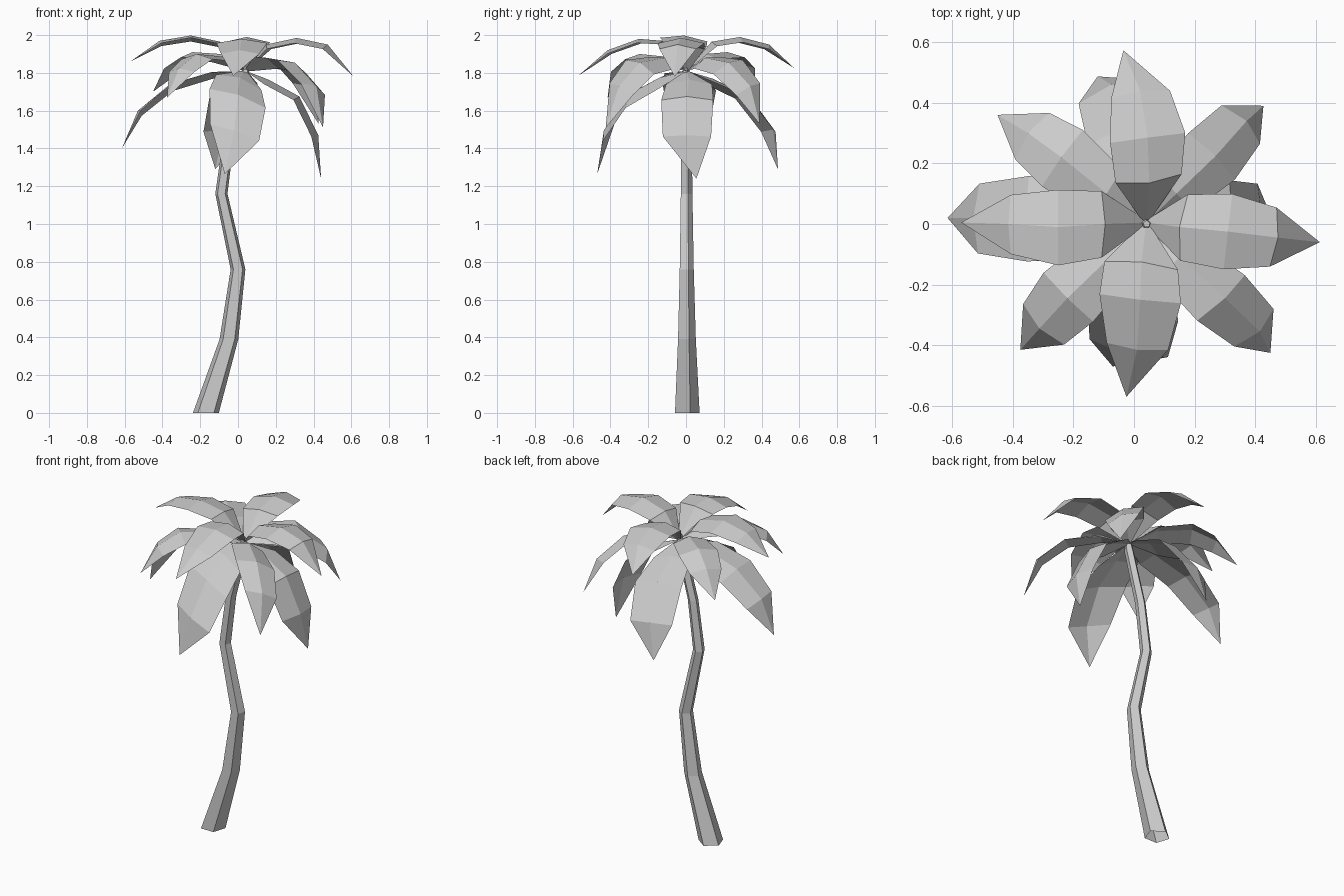
import bpy, bmesh, math
from mathutils import Vector

cube = bpy.data.objects.get("Cube")
if cube:
    bpy.data.objects.remove(cube)

grey = bpy.data.materials.new("plain_grey")
grey.use_nodes = True
COLOUR = (0.6, 0.6, 0.6, 1)
grey.diffuse_color = COLOUR
grey.node_tree.nodes["Principled BSDF"].inputs["Base Color"].default_value = COLOUR


def finish(name, bm):
    mesh = bpy.data.meshes.new(name)
    bm.to_mesh(mesh)
    bm.free()
    mesh.materials.append(grey)
    obj = bpy.data.objects.new(name, mesh)
    bpy.context.collection.objects.link(obj)


# Bent five-sided trunk, open at the foot: (x, z, radius)
def trunk(path, sides=5):
    bm = bmesh.new()
    rings = []
    for x, z, r in path:
        turns = [math.tau * i / sides + math.radians(18) for i in range(sides)]
        rings.append([bm.verts.new((x + r * math.cos(a), r * math.sin(a), z)) for a in turns])
    for low, high in zip(rings, rings[1:]):
        for i in range(sides):
            j = (i + 1) % sides
            bm.faces.new((low[i], low[j], high[j], high[i]))
    bm.faces.new(rings[-1])
    finish("trunk", bm)


trunk([(-0.17, 0, 0.072), (-0.048, 0.39, 0.052), (0, 0.76, 0.041), (-0.088, 1.16, 0.034),
       (-0.048, 1.46, 0.031), (0.035, 1.77, 0.028), (0.042, 1.84, 0.012)])

CROWN = Vector((0.04, 0.005, 1.81))


# Folded frond: a midrib of three cross-sections and a pointed tip.
# lean tilts the cross-sections, as an offset per unit of width to the frond's left.
def frond(name, ribs, widths, fold=0.028, lean=(0, 0, 0)):
    points = [CROWN] + [Vector(p) for p in ribs]
    heading = points[-1] - points[0]
    level = Vector((-heading.y, heading.x, 0)).normalized()
    side = (level + Vector(lean)).normalized()
    bm = bmesh.new()
    rows = []
    for i, half in enumerate((0.008,) + widths):
        along = (points[i + 1] - points[max(i - 1, 0)]).normalized()
        drop = along.cross(side).normalized() * fold if i else Vector()
        p = points[i]
        rows.append([bm.verts.new(p + side * half - drop), bm.verts.new(p),
                     bm.verts.new(p - side * half - drop)])
    tip = bm.verts.new(points[-1])
    for a, b in zip(rows, rows[1:]):
        for k in (0, 1):
            bm.faces.new((a[k], a[k + 1], b[k + 1], b[k]))
    for k in (0, 1):
        bm.faces.new((rows[-1][k], rows[-1][k + 1], tip))
    bm.normal_update()
    if sum(f.normal.z for f in bm.faces) < 0:
        bmesh.ops.reverse_faces(bm, faces=bm.faces)
    finish(name, bm)


# Upper tier, nearly level
UPPER = (0.11, 0.125, 0.098)
frond("upper_frond_left", [(0.15, -0.01, 1.95), (0.31, -0.025, 1.985), (0.475, -0.045, 1.95), (0.613, -0.06, 1.78)], UPPER)
frond("upper_frond_right", [(-0.095, 0, 1.965), (-0.25, -0.01, 1.998), (-0.415, 0, 1.97), (-0.57, 0.005, 1.86)], UPPER, 0.022, (0, 0, 0.08))
frond("upper_frond_front", [(0.025, -0.125, 1.97), (0.02, -0.25, 1.98), (0.01, -0.415, 1.92), (-0.025, -0.57, 1.785)], (0.122, 0.135, 0.102), 0.022)
frond("upper_frond_back", [(0.05, 0.135, 1.965), (0.045, 0.285, 1.99), (0.02, 0.44, 1.95), (-0.035, 0.573, 1.825)], UPPER)

# Middle tier, on the diagonals
MIDDLE = (0.095, 0.115, 0.095)
frond("middle_frond_front_left", [(0.15, -0.11, 1.88), (0.3, -0.245, 1.855), (0.415, -0.355, 1.73), (0.45, -0.425, 1.51)], MIDDLE, lean=(0, 0, -0.35))
frond("middle_frond_back_left", [(0.14, 0.1, 1.88), (0.27, 0.225, 1.855), (0.372, 0.34, 1.73), (0.427, 0.39, 1.53)], MIDDLE, lean=(0, 0, 0.35))
frond("middle_frond_front_right", [(-0.07, -0.1, 1.885), (-0.22, -0.245, 1.9), (-0.312, -0.345, 1.825), (-0.375, -0.415, 1.67)], MIDDLE)
frond("middle_frond_back_right", [(-0.09, 0.1, 1.9), (-0.24, 0.22, 1.91), (-0.35, 0.3, 1.845), (-0.45, 0.36, 1.7)], MIDDLE)

# Lower tier, drooping
LOWER = (0.122, 0.138, 0.128)
frond("lower_frond_left", [(0.16, 0.015, 1.765), (0.325, 0.005, 1.675), (0.425, 0.003, 1.47), (0.44, 0.055, 1.24)], LOWER, lean=(0.2, 0, 0))
frond("lower_frond_right", [(-0.14, 0.01, 1.805), (-0.36, 0.02, 1.74), (-0.53, 0.02, 1.6), (-0.615, 0.02, 1.4)], (0.122, 0.142, 0.116), 0.022, (0, 0, 0.12))
frond("lower_frond_front", [(0.01, -0.14, 1.775), (0.0, -0.305, 1.685), (-0.02, -0.435, 1.495), (-0.07, -0.47, 1.265)], (0.13, 0.16, 0.14), lean=(0, 0, -0.33))
frond("lower_frond_back", [(0.0, 0.14, 1.77), (-0.03, 0.32, 1.685), (-0.075, 0.46, 1.5), (-0.12, 0.487, 1.29)], (0.105, 0.135, 0.122))
